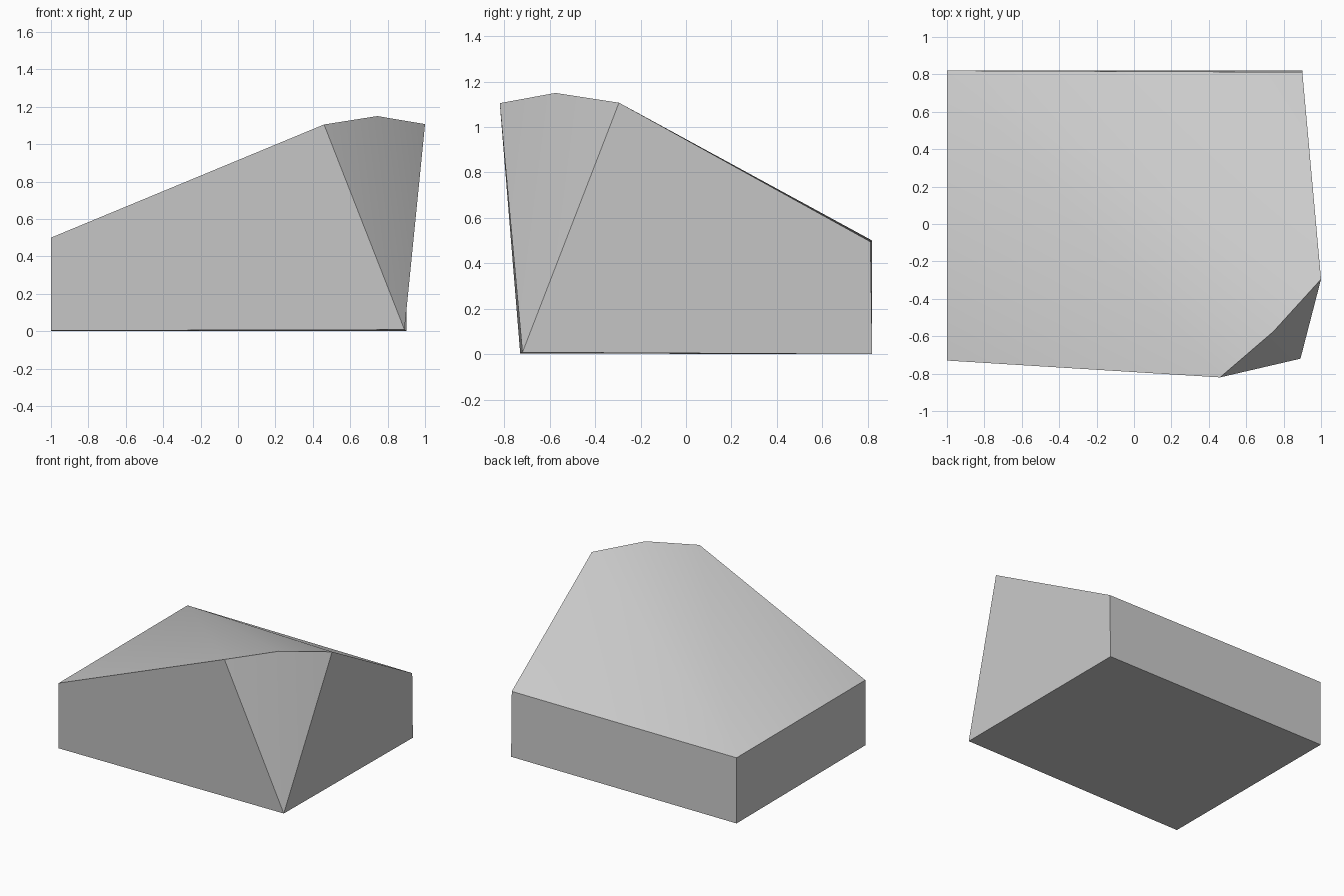
import bpy
import bmesh

cube = bpy.data.objects.get("Cube")
if cube:
    bpy.data.objects.remove(cube, do_unlink=True)

# Plain grey material
grey = bpy.data.materials.new("plain grey")
grey.use_nodes = True
colour = (0.6, 0.6, 0.6, 1.0)
grey.diffuse_color = colour
grey.node_tree.nodes["Principled BSDF"].inputs["Base Color"].default_value = colour

bm = bmesh.new()


def points(coords):
    return [bm.verts.new(c) for c in coords]


def fan(centre, rim):
    """Triangles from one corner to each neighbouring pair on the rim."""
    for a, b in zip(rim, rim[1:]):
        bm.faces.new((centre, a, b))


# Base outline, from the front right-hand corner of the plan around to the back
base_front, base_tip, base_side, base_back = points([
    (-1, -0.73, 0.003), (0.89, -0.72, 0.008), (0.9, 0.82, 0), (-1, 0.82, 0)])

# Low corners of the roof and the raised three-point peak
low_front, low_side, low_back = points([
    (-1, -0.73, 0.5), (0.9, 0.812, 0.495), (-1, 0.82, 0.5)])
peak = points([(0.46, -0.82, 1.105), (0.745, -0.575, 1.15), (1, -0.295, 1.107)])

# Bottom and the four walls
for loop in (
    (base_front, base_back, base_side, base_tip),
    (base_front, base_tip, peak[0], low_front),
    (base_tip, base_side, low_side, peak[-1]),
    (base_side, base_back, low_back, low_side),
    (base_back, base_front, low_front, low_back),
):
    bm.faces.new(loop)

# Tapered corner facet and sloping roof
fan(base_tip, peak[::-1])
fan(low_back, [low_front, *peak, low_side])
bmesh.ops.recalc_face_normals(bm, faces=bm.faces)

mesh = bpy.data.meshes.new("sloped_block")
bm.to_mesh(mesh)
bm.free()
mesh.materials.append(grey)
block = bpy.data.objects.new("sloped_block", mesh)
bpy.context.collection.objects.link(block)

# Soft shading across the roof, crisp outer edges
bpy.ops.object.select_all(action="DESELECT")
block.select_set(True)
bpy.context.view_layer.objects.active = block
bpy.ops.object.shade_smooth_by_angle(angle=0.52)
